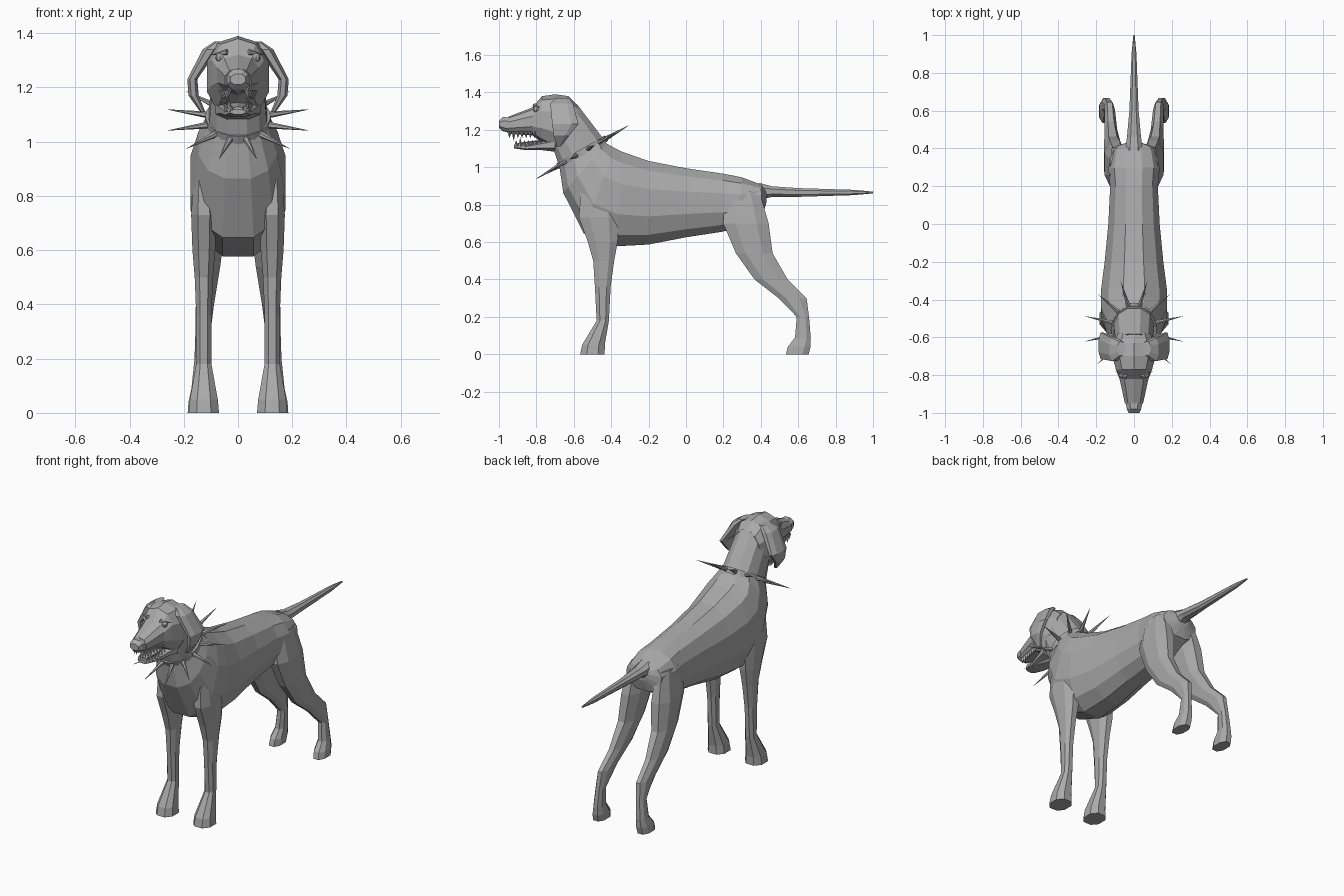
import bpy, bmesh, math
from mathutils import Vector, Matrix

default_cube = bpy.data.objects.get("Cube")
if default_cube:
    bpy.data.objects.remove(default_cube)

grey = bpy.data.materials.new("plain grey")
grey.use_nodes = True
grey.diffuse_color = (.4, .4, .4, 1)
principled = grey.node_tree.nodes["Principled BSDF"]
principled.inputs["Base Color"].default_value = grey.diffuse_color


def finish(name, bm, mirror=False):
    """Turn a bmesh into a flat shaded object, optionally mirrored across the body."""
    bmesh.ops.recalc_face_normals(bm, faces=bm.faces)
    mesh = bpy.data.meshes.new(name)
    bm.to_mesh(mesh)
    bm.free()
    mesh.materials.append(grey)
    part = bpy.data.objects.new(name, mesh)
    bpy.context.collection.objects.link(part)
    if mirror:
        modifier = part.modifiers.new("Mirror", 'MIRROR')
        modifier.use_mirror_merge = False


def bridge(bm, first, second):
    """Join two closed rings of vertices with a band of quads."""
    for i in range(len(first)):
        bm.faces.new((first[i - 1], first[i], second[i], second[i - 1]))


def rounded(value, power):
    return math.copysign(abs(value) ** power, value)


def loft(name, sections, sides=8, mirror=False, power=.85):
    """Skin rounded rings, each given by two opposite points and a half width."""
    bm = bmesh.new()
    rings = []
    for start, end, width in sections:
        start, end = Vector(start), Vector(end)
        middle, half = (start + end) / 2, (start - end) / 2
        ring = []
        for i in range(sides):
            angle = math.tau * (i + .5) / sides
            across = Vector((width * rounded(math.cos(angle), power), 0, 0))
            along = half * rounded(math.sin(angle), power)
            ring.append(bm.verts.new(middle + along + across))
        rings.append(ring)
    for first, second in zip(rings, rings[1:]):
        bridge(bm, first, second)
    bm.faces.new(rings[0])
    bm.faces.new(rings[-1])
    finish(name, bm, mirror)


def upright(slices):
    """Vertical slices: y, top, bottom, half width."""
    return [((0, y, top), (0, y, bottom), width) for y, top, bottom, width in slices]


def level(slices, centre):
    """Horizontal slices: z, front, back, half width, with x set by a rule."""
    return [((centre(z), front, z), (centre(z), back, z), width)
            for z, front, back, width in slices]


def cone(bm, base, tip, radius, sides=4):
    base, tip = Vector(base), Vector(tip)
    axis = tip - base
    turn = axis.to_track_quat('Z', 'Y').to_matrix().to_4x4()
    bmesh.ops.create_cone(bm, cap_ends=True, segments=sides, radius1=radius, radius2=0,
                          depth=axis.length, matrix=Matrix.Translation((base + tip) / 2) @ turn)


# Torso and neck, from rump to skull: back point, belly point, half width
torso = [(.43, .88, .43, .81, .04), (.4, .91, .41, .74, .12), (.3, .95, .28, .67, .14),
         (.2, .97, .19, .65, .13), (0, 1, 0, .62, .14), (-.2, 1.04, -.2, .58, .16),
         (-.34, 1.09, -.37, .57, .18), (-.38, 1.11, -.55, .64, .18),
         (-.42, 1.13, -.66, .86, .15), (-.45, 1.17, -.68, 1, .11),
         (-.58, 1.34, -.71, 1.09, .1)]
loft("torso_and_neck", [((0, a, b), (0, c, d), width) for a, b, c, d, width in torso], sides=12)

# Skull narrowing into the upper muzzle
loft("head", upright([(-.58, 1.33, 1.15, .09), (-.63, 1.38, 1.1, .11), (-.7, 1.39, 1.09, .12),
                      (-.77, 1.38, 1.13, .1), (-.82, 1.32, 1.17, .08),
                      (-.95, 1.27, 1.18, .05)]), sides=10)
loft("nose", upright([(-.94, 1.27, 1.18, .05), (-.98, 1.27, 1.19, .04), (-1, 1.25, 1.21, .03)]))

# Lower jaw and tongue
loft("lower_jaw", upright([(-.7, 1.16, 1.08, .09), (-.77, 1.14, 1.09, .07),
                           (-.85, 1.12, 1.09, .05), (-.92, 1.12, 1.1, .03)]))
loft("tongue", upright([(-.75, 1.15, 1.12, .04), (-.9, 1.13, 1.11, .02)]), sides=6)

# Two rows of teeth, following the narrowing jaws
UPPER_GUM, LOWER_GUM, TOOTH = 1.19, 1.11, .035
bm = bmesh.new()
for side in (-1, 1):
    for i in range(7):
        y = -.81 - i / 45
        x = side * (.06 - i / 250)
        length = TOOTH * (1.4 if i == 5 else 1)
        cone(bm, (x, y, UPPER_GUM), (x, y, UPPER_GUM - length), TOOTH / 3)
        x, y = x * .8, y + TOOTH
        cone(bm, (x, y, LOWER_GUM), (x, y, LOWER_GUM + length), TOOTH / 3)
finish("teeth", bm)

# Eyes, each under a short brow ridge
bm = bmesh.new()
bmesh.ops.create_uvsphere(bm, u_segments=8, v_segments=6, radius=.017,
                          matrix=Matrix.Translation((.066, -.8, 1.31)))
finish("eye", bm, mirror=True)
bm = bmesh.new()
cone(bm, (.04, -.81, 1.33), (.1, -.78, 1.32), .012, sides=6)
finish("brow", bm, mirror=True)

# Hanging ears, bowed outward around their middle
loft("ear", level([(1.37, -.7, -.62, .02), (1.34, -.73, -.6, .03), (1.23, -.72, -.57, .02),
                   (1.17, -.71, -.62, .02), (1.11, -.69, -.67, .01)],
                  lambda z: .17 - 4 * (z - 1.21) ** 2), mirror=True)

# Straight front legs with flared paws
loft("front_leg", level([(.86, -.57, -.36, .04), (.73, -.58, -.35, .05), (.6, -.53, -.36, .045),
                         (.5, -.5, -.38, .036), (.36, -.49, -.4, .03), (.18, -.48, -.41, .03),
                         (.05, -.56, -.43, .055), (0, -.57, -.43, .06)],
                        lambda z: .126), mirror=True)

# Hind legs, leaning outward to the paws with a bent hock
loft("hind_leg", level([(.87, .2, .4, .04), (.7, .19, .45, .06), (.54, .26, .47, .05),
                        (.4, .36, .55, .036), (.3, .49, .65, .03), (.2, .59, .66, .026),
                        (.09, .58, .67, .03), (.04, .54, .67, .038), (0, .53, .66, .038)],
                       lambda z: .15 - .07 * z), mirror=True)

# Tapering tail
loft("tail", upright([(.39, .92, .82, .05), (.46, .9, .84, .04), (.6, .89, .84, .026),
                      (.9, .88, .85, .014), (1, .87, .86, .004)]))

# Collar band tilted to the neck
tilt = Matrix.Translation((0, -.555, 1.08)) @ Matrix.Rotation(math.radians(30), 4, 'X')


def around(angle, grow, height=0):
    """A point on the tilted oval of the collar."""
    return tilt @ Vector(((.12 + grow) * math.cos(angle), (.15 + grow) * math.sin(angle), height))


BAND, SIDES, SPIKES = .017, 24, 12
bm = bmesh.new()
corners = [(-BAND, -BAND), (0, -BAND), (0, BAND), (-BAND, BAND)]
hoops = [[bm.verts.new(around(math.tau * i / SIDES, grow, height)) for grow, height in corners]
         for i in range(SIDES)]
for i in range(SIDES):
    bridge(bm, hoops[i - 1], hoops[i])
finish("collar", bm)

# Long spikes radiating from the band
bm = bmesh.new()
for i in range(SPIKES):
    angle = math.tau * (i + .5) / SPIKES
    cone(bm, around(angle, -BAND / 2), around(angle, .155), .013, sides=6)
finish("collar_spikes", bm)
